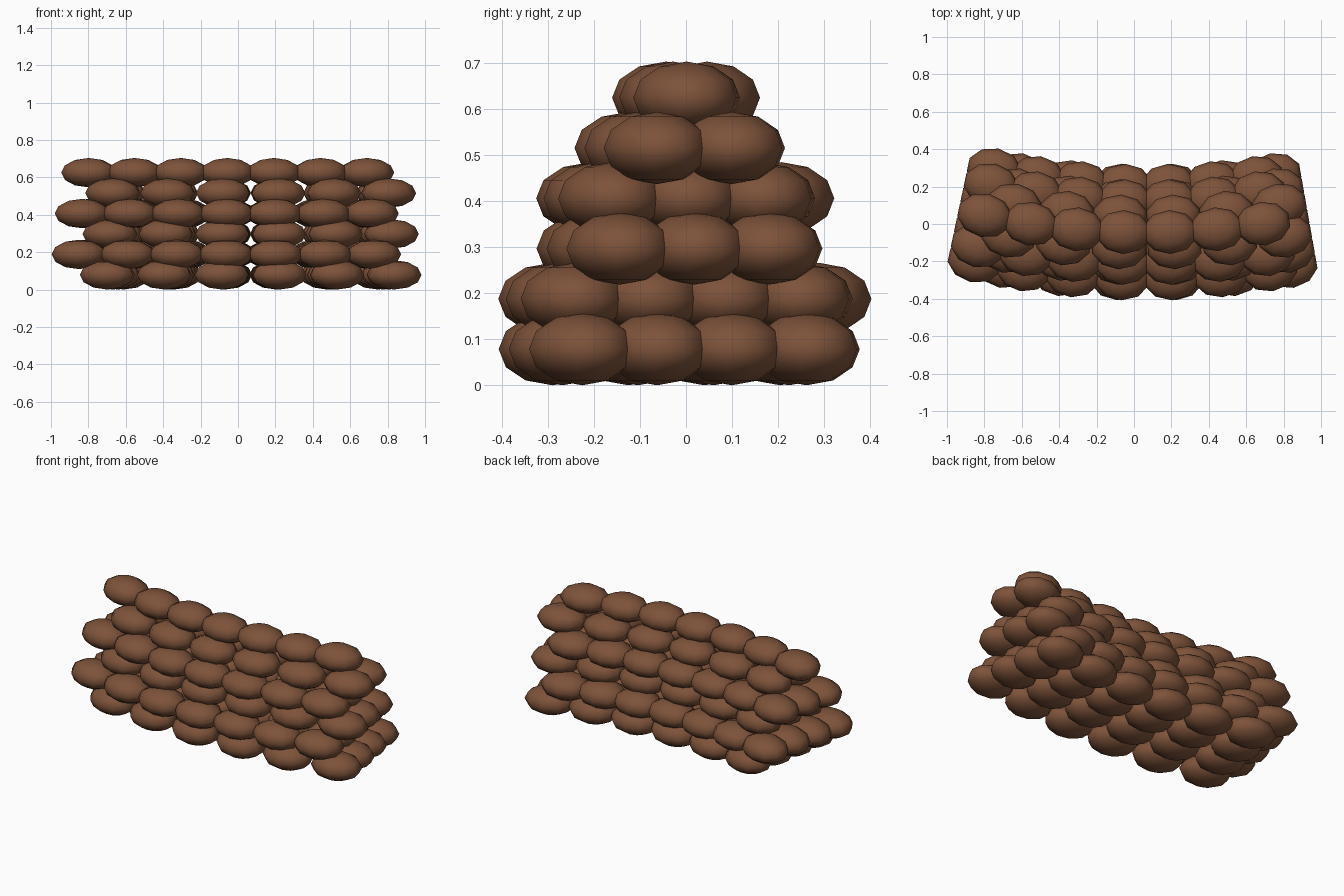
import bpy, bmesh, math
from mathutils import Matrix

if "Cube" in bpy.data.objects:
    bpy.data.objects.remove(bpy.data.objects["Cube"])

R = 4.17            # radius of the curved wall
ARC = 1.745         # length of the wall along its middle line
PITCH = 0.165       # spacing of bags through the wall
X0, Y0 = 0.068, -0.045
HALF = (0.15, 0.1175, 0.0785)   # bag half length, width, height
DEPTH = [4, 4, 3, 3, 2, 1]      # bags through the wall, per layer

brown = bpy.data.materials.new("brown_sackcloth")
brown.diffuse_color = (0.205, 0.085, 0.042, 1)
brown.use_nodes = True
brown.node_tree.nodes["Principled BSDF"].inputs["Base Color"].default_value = brown.diffuse_color


def bag_layer(index, depth):
    """One layer of bags laid on concentric arcs; alternate layers are staggered."""
    bm = bmesh.new()
    z = HALF[2] + 0.1093 * index
    odd = index % 2
    count = 7 if odd else 6
    for k in range(count):
        t = k / count - 0.5 if odd else (k + 0.5) / count - 0.5
        a = t * ARC / R
        for j in range(depth):
            r = R + (j - (depth - 1) / 2) * PITCH
            pos = (X0 + r * math.sin(a), Y0 + R - r * math.cos(a), z)
            m = (Matrix.Translation(pos) @ Matrix.Rotation(a, 4, 'Z')
                 @ Matrix.Diagonal((*HALF, 1)))
            bmesh.ops.create_uvsphere(bm, u_segments=10, v_segments=6, radius=1, matrix=m)
    for f in bm.faces:
        f.smooth = True
    me = bpy.data.meshes.new(f"sandbag_layer_{index + 1}")
    bm.to_mesh(me)
    bm.free()
    me.materials.append(brown)
    bpy.context.collection.objects.link(bpy.data.objects.new(me.name, me))


for i, d in enumerate(DEPTH):
    bag_layer(i, d)
